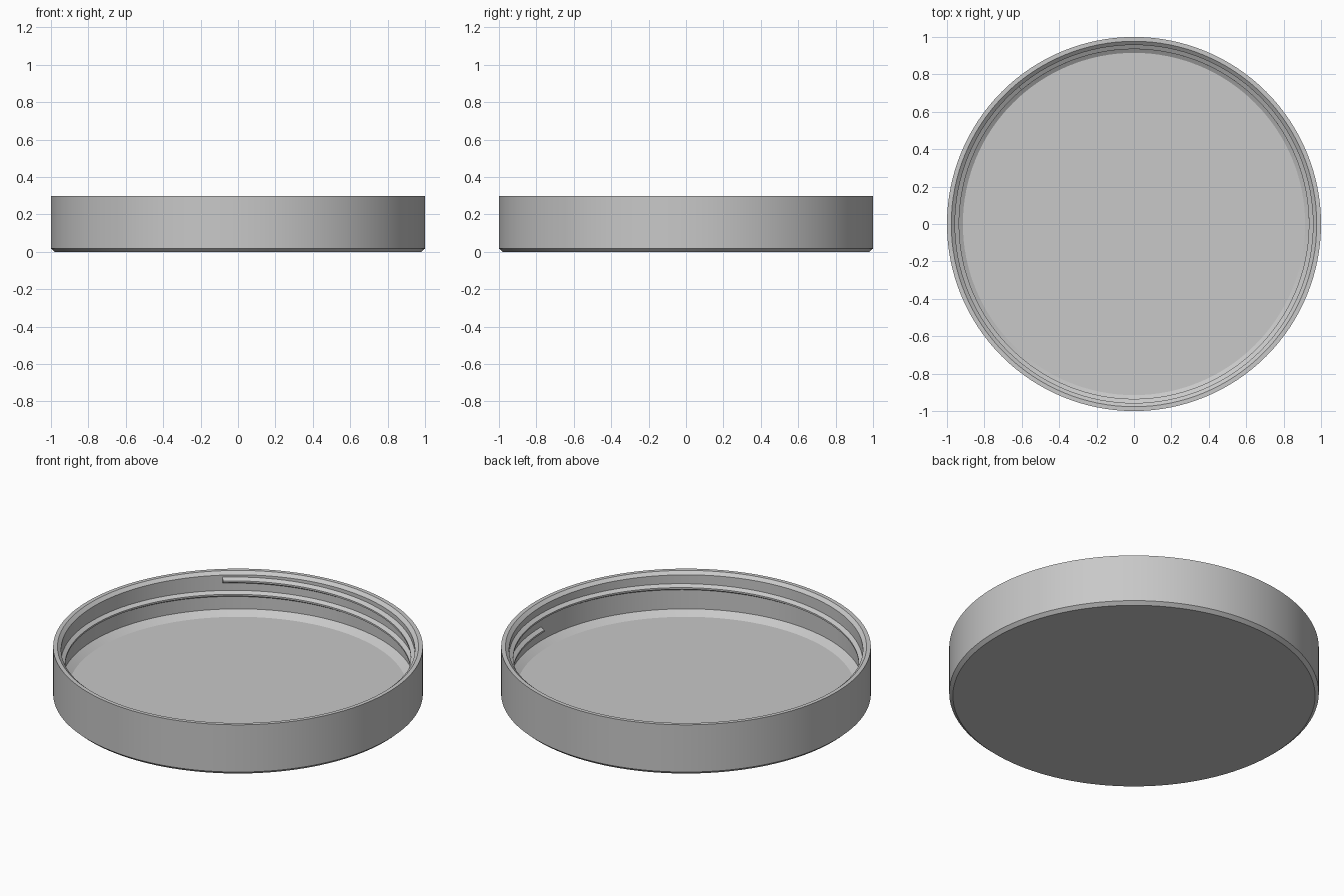
import bpy, bmesh
from math import cos, sin, pi, radians

cube = bpy.data.objects.get("Cube")
if cube:
    bpy.data.objects.remove(cube, do_unlink=True)

SEGMENTS = 128

plastic = bpy.data.materials.new("grey plastic")
plastic.use_nodes = True
GREY = (0.58, 0.58, 0.58, 1)
plastic.diffuse_color = GREY
plastic.node_tree.nodes["Principled BSDF"].inputs["Base Color"].default_value = GREY


def make_object(name, bm):
    bmesh.ops.recalc_face_normals(bm, faces=bm.faces)
    mesh = bpy.data.meshes.new(name)
    bm.to_mesh(mesh)
    bm.free()
    mesh.materials.append(plastic)
    obj = bpy.data.objects.new(name, mesh)
    bpy.context.collection.objects.link(obj)
    bpy.ops.object.select_all(action='DESELECT')
    obj.select_set(True)
    bpy.context.view_layer.objects.active = obj
    bpy.ops.object.shade_smooth_by_angle(angle=radians(25))
    return obj


def ring(bm, points, angle):
    return [bm.verts.new((r * cos(angle), r * sin(angle), z)) for r, z in points]


def bridge(bm, a, b, closed):
    n = len(a)
    for i in range(n if closed else n - 1):
        j = (i + 1) % n
        bm.faces.new((a[i], b[i], b[j], a[j]))


# Cup: outer chamfer, outer wall, rim, inner bevel, inner wall, floor chamfer
profile = [(0.98, 0), (1, 0.018), (1, 0.3), (0.977, 0.3),
           (0.957, 0.283), (0.957, 0.08), (0.915, 0.052)]
bm = bmesh.new()
rings = [ring(bm, profile, 2 * pi * i / SEGMENTS) for i in range(SEGMENTS)]
for i in range(SEGMENTS):
    bridge(bm, rings[i], rings[(i + 1) % SEGMENTS], False)
bm.faces.new([r[0] for r in rings])    # underside
bm.faces.new([r[-1] for r in rings])   # inner floor
make_object("lid_cup", bm)

# Screw thread: trapezoid ridge swept along a descending helix
START, SWEEP, TOP, PITCH = radians(130), radians(490), 0.253, 0.08
section = [(0.96, 0.02), (0.935, 0.005), (0.935, -0.005), (0.96, -0.02)]
steps = 176
bm = bmesh.new()
previous = None
for i in range(steps + 1):
    turn = SWEEP * i / steps
    z = TOP - PITCH * turn / (2 * pi)
    current = ring(bm, [(r, z + dz) for r, dz in section], START - turn)
    if previous:
        bridge(bm, previous, current, True)
    else:
        bm.faces.new(current)
    previous = current
bm.faces.new(previous)
make_object("screw_thread", bm)
